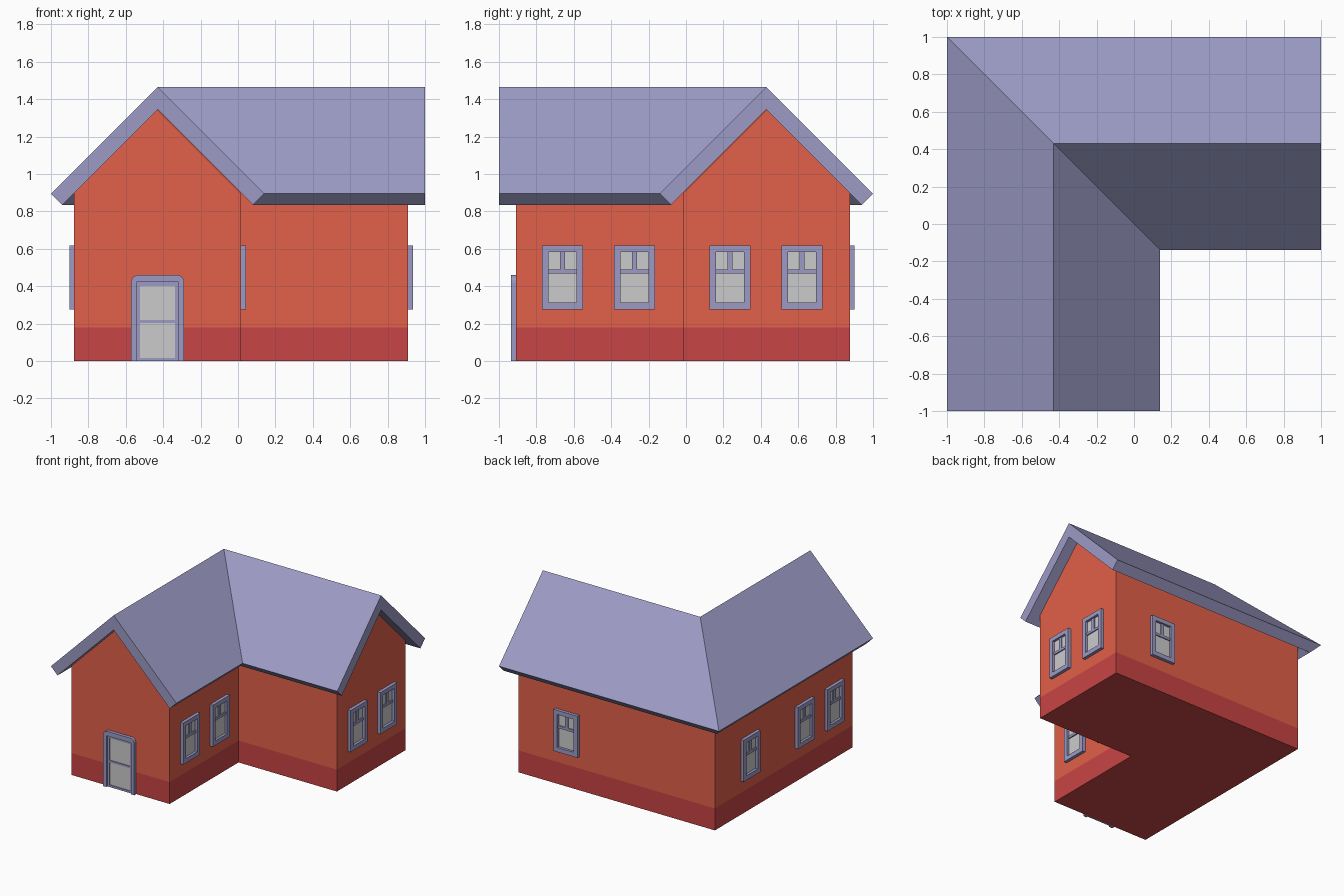
import bpy, bmesh, math
from mathutils import Matrix

if "Cube" in bpy.data.objects:
    bpy.data.objects.remove(bpy.data.objects["Cube"])


def material(name, rgb):
    m = bpy.data.materials.new(name)
    m.diffuse_color = (*rgb, 1)
    m.use_nodes = True
    m.node_tree.nodes["Principled BSDF"].inputs["Base Color"].default_value = m.diffuse_color
    return m


BRICK = material("wall_red", (0.76, 0.115, 0.068))
PLINTH = material("plinth_red", (0.58, 0.058, 0.058))
ROOF = material("roof_lavender", (0.335, 0.325, 0.56))
TRIM = material("trim_lavender", (0.335, 0.325, 0.56))
C = 0.43    # ridge lines run along x = -C and y = C


def finish(bm, name, mats, matrix=Matrix()):
    bmesh.ops.recalc_face_normals(bm, faces=bm.faces)
    me = bpy.data.meshes.new(name)
    for m in mats:
        me.materials.append(m)
    bm.to_mesh(me)
    bm.free()
    ob = bpy.data.objects.new(name, me)
    ob.matrix_world = matrix
    bpy.context.collection.objects.link(ob)
    return ob


def l_sweep(profile, end):
    """Sweep an (offset, z) profile along the L-shaped ridge, mitred at the corner."""
    bm = bmesh.new()
    rings = [[bm.verts.new(p) for p in ring] for ring in (
        [(-C - d, -end, z) for d, z in profile],
        [(-C - d, C + d, z) for d, z in profile],
        [(end, C + d, z) for d, z in profile])]
    n = len(profile)
    for a, b in zip(rings, rings[1:]):
        for i in range(n):
            j = (i + 1) % n
            bm.faces.new((a[i], a[j], b[j], b[i]))
    bm.faces.new(rings[0])
    bm.faces.new(rings[-1])
    return bm


def prism(bm, pts, d0, d1):
    """Extrude an (x, z) outline outwards (-y) from depth d0 to d1."""
    a = [bm.verts.new((x, -d0, z)) for x, z in pts]
    b = [bm.verts.new((x, -d1, z)) for x, z in pts]
    bm.faces.new(a)
    bm.faces.new(b)
    for i in range(len(pts)):
        j = (i + 1) % len(pts)
        bm.faces.new((a[i], a[j], b[j], b[i]))


def rect(x0, x1, z0, z1):
    return [(x0, z0), (x1, z0), (x1, z1), (x0, z1)]


def ring(bm, outer, inner, d0, d1):
    """Rectangular frame with an opening."""
    loops = [[bm.verts.new((x, -d, z)) for x, z in pts]
             for pts, d in ((outer, d0), (outer, d1), (inner, d1), (inner, d0))]
    for k in range(4):
        a, b = loops[k], loops[(k + 1) % 4]
        for i in range(4):
            j = (i + 1) % 4
            bm.faces.new((a[i], a[j], b[j], b[i]))


def pane(name, pts, depth, matrix):
    bm = bmesh.new()
    bm.faces.new([bm.verts.new((x, -depth, z)) for x, z in pts])
    me = bpy.data.meshes.new(name)
    bm.to_mesh(me)
    bm.free()
    ob = bpy.data.objects.new(name, me)
    ob.matrix_world = matrix
    bpy.context.collection.objects.link(ob)


# Walls with a flush darker plinth band
w, apex = 0.446, 1.343
bm = l_sweep([(w, 0), (w, apex - w), (0, apex), (-w, apex - w), (-w, 0)], 0.91)
bmesh.ops.bisect_plane(bm, geom=bm.verts[:] + bm.edges[:] + bm.faces[:],
                       plane_co=(0, 0, 0.18), plane_no=(0, 0, 1))
for f in bm.faces:
    f.material_index = int(f.calc_center_median().z < 0.18)
finish(bm, "walls", [BRICK, PLINTH])

# Roof
bm = l_sweep([(0.57, 0.895), (0.51, 0.835), (0, 1.345),
              (-0.51, 0.835), (-0.57, 0.895), (0, 1.465)], 1.0)
finish(bm, "roof", [ROOF])


def window(x, y, turn, index):
    mat = Matrix.Translation((x, y, 0.447)) @ Matrix.Rotation(math.radians(turn), 4, 'Z')
    bm = bmesh.new()
    ring(bm, rect(-0.109, 0.109, -0.171, 0.171), rect(-0.074, 0.074, -0.134, 0.136), 0, 0.026)
    prism(bm, rect(-0.074, 0.074, 0.02, 0.041), 0, 0.014)
    prism(bm, rect(-0.014, 0.014, 0.041, 0.136), 0, 0.014)
    finish(bm, f"window_frame_{index}", [TRIM], mat)
    pane(f"window_glass_{index}", rect(-0.074, 0.074, -0.134, 0.136), 0.005, mat)


# Windows: x, y, rotation about z
inner_x, left_x, back_y = -C + w, -C - w, C + w
places = [(inner_x, -0.66, 90), (inner_x, -0.275, 90),
          (0.91, 0.235, 90), (0.91, 0.62, 90),
          (left_x, -0.66, -90), (left_x, -0.275, -90), (left_x, 0.43, -90),
          (0.465, back_y, 180)]
for i, p in enumerate(places):
    window(*p, i + 1)

# Door: surround with rounded top corners, recessed leaf with two panes
mat = Matrix.Translation((-C, -0.91, 0))
hw, top, r = 0.142, 0.46, 0.04
arc = [(hw - r + r * math.cos(a), top - r + r * math.sin(a))
       for a in (math.radians(90 * k / 5) for k in range(6))]
outline = ([(0.112, 0), (hw, 0)] + arc + [(-x, z) for x, z in reversed(arc)]
           + [(-hw, 0), (-0.112, 0), (-0.112, 0.422), (0.112, 0.422)])
bm = bmesh.new()
prism(bm, outline, 0, 0.026)
finish(bm, "door_surround", [TRIM], mat)
bm = bmesh.new()
ring(bm, rect(-0.112, 0.112, 0, 0.422), rect(-0.094, 0.094, 0.016, 0.402), 0, 0.012)
prism(bm, rect(-0.094, 0.094, 0.203, 0.219), 0, 0.012)
finish(bm, "door_leaf", [TRIM], mat)
pane("door_glass", rect(-0.094, 0.094, 0.016, 0.402), 0.005, mat)
